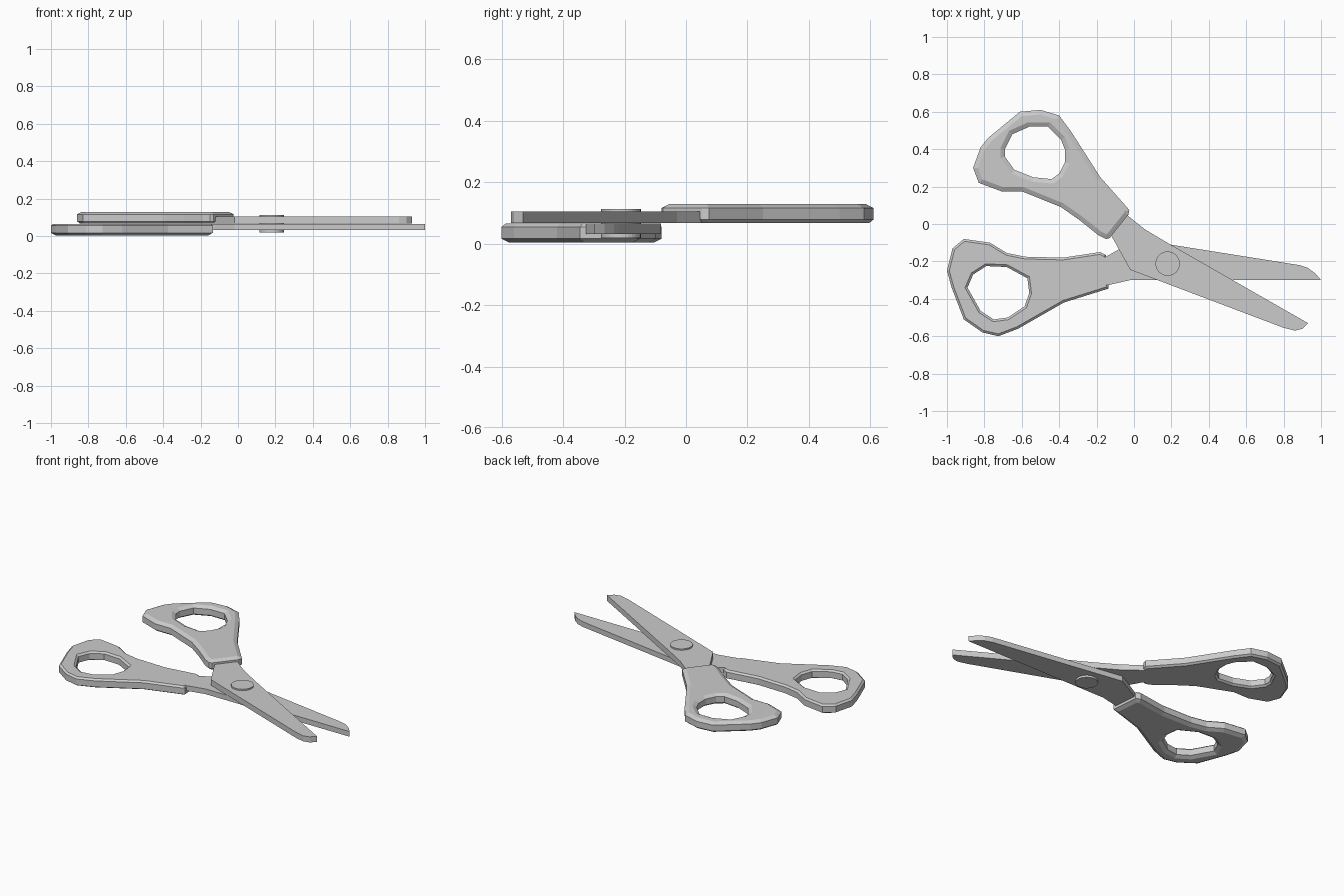
import bpy, bmesh
from mathutils import Vector
from mathutils.geometry import tessellate_polygon

if "Cube" in bpy.data.objects:
    bpy.data.objects.remove(bpy.data.objects["Cube"])


def area(pts):
    return sum(a[0] * b[1] - b[0] * a[1] for a, b in zip(pts, pts[1:] + pts[:1])) / 2


def inset(pts, d):
    """Mitred inset of a counter-clockwise outline (negative d grows it)."""
    out = []
    for i, p in enumerate(pts):
        p, a, b = Vector(p), Vector(pts[i - 1]), Vector(pts[(i + 1) % len(pts)])
        e1, e2 = (p - a).normalized(), (b - p).normalized()
        n1, n2 = Vector((-e1.y, e1.x)), Vector((-e2.y, e2.x))
        out.append(p + (n1 + n2) * d / max(1 + n1.dot(n2), 0.5))
    return out


def plate(name, loops, profile):
    """Outline (plus optional holes) swept through (inset, z) levels and capped."""
    bm = bmesh.new()
    levels = [[] for _ in profile]
    for k, pts in enumerate(loops):
        pts = pts if area(pts) > 0 else pts[::-1]
        for lv, (d, z) in zip(levels, profile):
            lv.append([bm.verts.new((q[0], q[1], z)) for q in inset(pts, -d if k else d)])
    for lo, hi in zip(levels, levels[1:]):
        for a, b in zip(lo, hi):
            for i in range(len(a)):
                bm.faces.new((a[i - 1], a[i], b[i], b[i - 1]))
    for lv in (levels[0], levels[-1]):
        flat = [v for loop in lv for v in loop]
        for tri in tessellate_polygon([[v.co for v in loop] for loop in lv]):
            bm.faces.new([flat[i] for i in tri])
    bmesh.ops.recalc_face_normals(bm, faces=bm.faces)
    me = bpy.data.meshes.new(name)
    bm.to_mesh(me)
    bm.free()
    ob = bpy.data.objects.new(name, me)
    bpy.context.collection.objects.link(ob)
    return ob


# Handles with finger holes, chamfered more on their outer side
plate("upper_handle", [
    [(-.86, .30), (-.82, .41), (-.78, .46), (-.61, .60), (-.50, .61), (-.40, .58),
     (-.34, .50), (-.18, .25), (-.025, .075), (-.03, .05), (-.13, -.075), (-.15, -.08),
     (-.19, -.06), (-.29, .02), (-.39, .09), (-.60, .175), (-.71, .175), (-.83, .22)],
    [(-.69, .40), (-.65, .48), (-.56, .52), (-.46, .52), (-.39, .45), (-.37, .40),
     (-.37, .33), (-.40, .27), (-.44, .24), (-.54, .25), (-.64, .29), (-.69, .36)]],
    [(.012, .068), (0, .078), (0, .116), (.024, .129)])
plate("lower_handle", [
    [(-1.0, -.25), (-.97, -.13), (-.91, -.08), (-.77, -.10), (-.68, -.155), (-.58, -.175),
     (-.38, -.18), (-.18, -.15), (-.15, -.165), (-.135, -.345), (-.375, -.42),
     (-.62, -.56), (-.725, -.60), (-.81, -.58), (-.91, -.51), (-.975, -.34)],
    [(-.89, -.34), (-.86, -.27), (-.79, -.225), (-.68, -.23), (-.57, -.29), (-.56, -.37),
     (-.585, -.44), (-.675, -.50), (-.75, -.51), (-.82, -.465)]],
    [(.024, .003), (0, .016), (0, .055), (.012, .065)])

# Blades, each tang running a little way into its handle
plate("upper_blade", [
    [(-.12, .06), (-.04, .05), (.06, -.03), (.195, -.11), (.93, -.53), (.90, -.56),
     (.86, -.57), (.80, -.555), (-.02, -.245), (-.12, -.065), (-.18, -.02)]],
    [(0, .068), (0, .104)])
plate("lower_blade", [
    [(-.22, -.19), (-.15, -.175), (-.08, -.135), (.018, -.082), (.885, -.22), (.93, -.235),
     (.97, -.265), (1.0, -.30), (-.02, -.30), (-.13, -.325), (-.22, -.33)]],
    [(0, .032), (0, .065)])

# Pivot rivet
bpy.ops.mesh.primitive_cylinder_add(vertices=32, radius=.065, depth=.094,
                                    location=(.18, -.212, .066))
bpy.context.object.name = "rivet"
